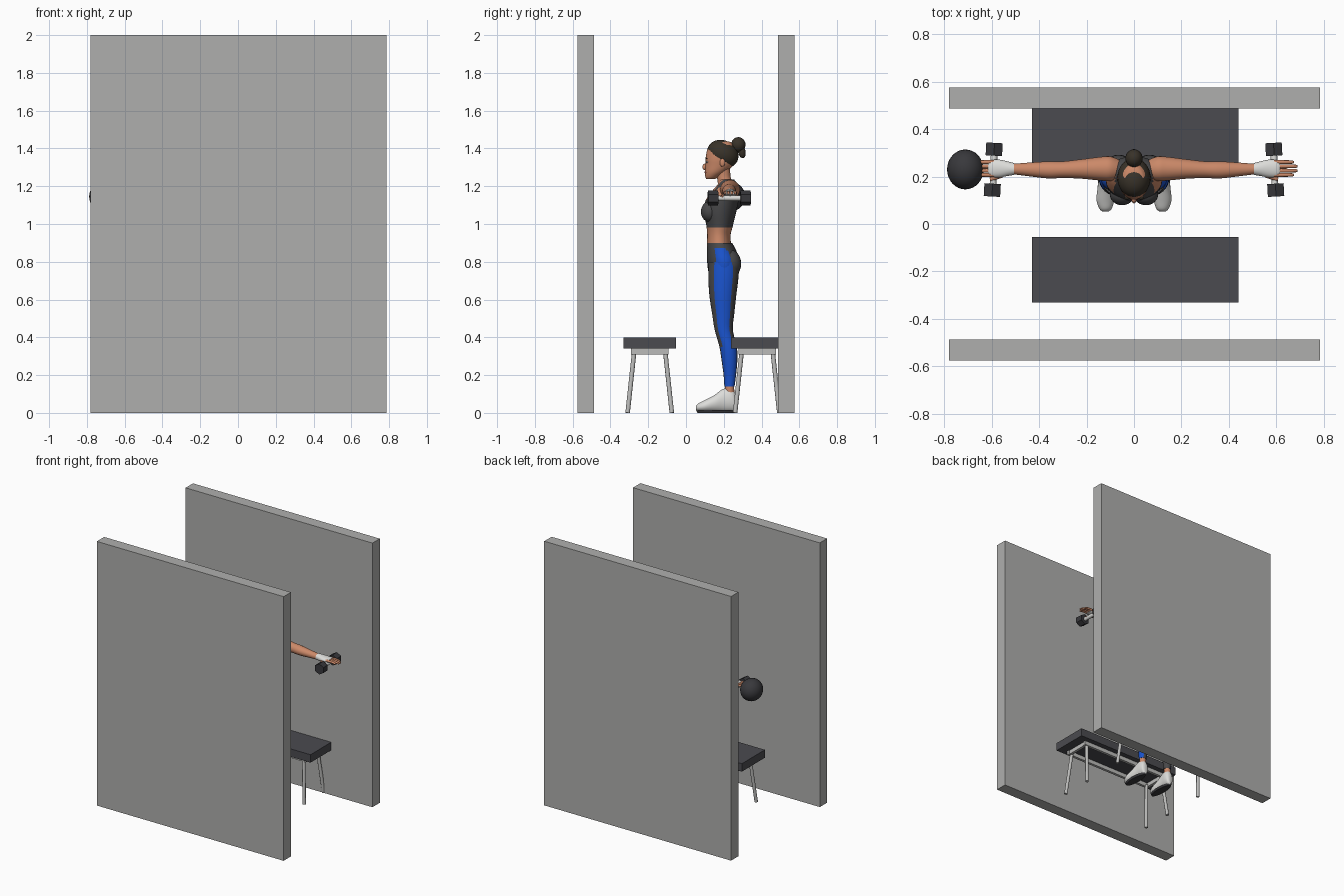
import bpy, bmesh, math
from mathutils import Vector, Matrix

if "Cube" in bpy.data.objects:
    bpy.data.objects.remove(bpy.data.objects["Cube"])


def material(name, r, g, b):
    m = bpy.data.materials.new(name)
    m.use_nodes = True
    m.diffuse_color = (r, g, b, 1)
    bsdf = next(n for n in m.node_tree.nodes if n.type == 'BSDF_PRINCIPLED')
    bsdf.inputs["Base Color"].default_value = (r, g, b, 1)
    return m


WALL = material("wall grey", .43, .43, .42)
SEAT = material("charcoal cushion", .07, .07, .08)
METAL = material("pale metal", .5, .5, .49)
SKIN = material("skin", .6, .25, .14)
HAIR = material("dark brown", .04, .032, .022)
CLOTH = material("dark grey fabric", .065, .065, .068)
BLUE = material("blue fabric", .01, .085, .6)
WHITE = material("off white", .72, .72, .7)
BLACK = material("black rubber", .04, .04, .045)
LIP = material("lip red", .4, .08, .06)


def finish(name, bm, mats, smooth=True, rule=None):
    bmesh.ops.recalc_face_normals(bm, faces=bm.faces[:])
    if rule:
        for f in bm.faces:
            f.material_index = rule(f.calc_center_median(), f.normal)
    me = bpy.data.meshes.new(name)
    bm.to_mesh(me)
    bm.free()
    for m in mats:
        me.materials.append(m)
    ob = bpy.data.objects.new(name, me)
    bpy.context.collection.objects.link(ob)
    if smooth:
        bpy.ops.object.select_all(action='DESELECT')
        ob.select_set(True)
        bpy.context.view_layer.objects.active = ob
        bpy.ops.object.shade_smooth_by_angle(angle=math.radians(40))
    return ob


def box(name, lo, hi, mat):
    bm = bmesh.new()
    bmesh.ops.create_cube(bm, size=1)
    lo, hi = Vector(lo), Vector(hi)
    for v in bm.verts:
        v.co = (lo + hi) / 2 + v.co * (hi - lo)
    return finish(name, bm, [mat], False)


def ball(name, centre, radii, mat, tilt=0, segs=24):
    bm = bmesh.new()
    bmesh.ops.create_uvsphere(bm, u_segments=segs, v_segments=segs // 2, radius=1)
    bm.transform(Matrix.Translation(centre) @ Matrix.Rotation(tilt, 4, 'X')
                 @ Matrix.Diagonal((*radii, 1)))
    return finish(name, bm, [mat])


def rod(name, a, b, r, mat, sides=12, smooth=True):
    a, b = Vector(a), Vector(b)
    bm = bmesh.new()
    bmesh.ops.create_cone(bm, cap_ends=True, segments=sides, radius1=r, radius2=r,
                          depth=(b - a).length)
    turn = (b - a).to_track_quat('Z', 'Y').to_matrix().to_4x4()
    bm.transform(Matrix.Translation((a + b) / 2) @ turn)
    return finish(name, bm, [mat], smooth)


def loft(name, axis, sections, mats, rule=None, side=1, segs=28, steps=5):
    """Skin smooth ellipses (position, centre a, centre b, radius a, radius b)."""
    secs = [Vector(s) for s in sections]
    path = []
    for i in range(len(secs) - 1):
        p, q = secs[i], secs[i + 1]
        before, after = secs[max(i - 1, 0)], secs[min(i + 2, len(secs) - 1)]
        for k in range(steps):
            t = k / steps
            path.append(.5 * (2 * p + (q - before) * t
                              + (2 * before - 5 * p + 4 * q - after) * t ** 2
                              + (3 * p - before - 3 * q + after) * t ** 3))
    path.append(secs[-1])
    bm = bmesh.new()
    rings = []
    for t, ca, cb, ra, rb in path:
        ring = []
        for j in range(segs):
            ang = 2 * math.pi * j / segs
            co = [ca + ra * math.cos(ang), cb + rb * math.sin(ang)]
            co.insert("xyz".index(axis), t)
            ring.append(bm.verts.new((co[0] * side, co[1], co[2])))
        rings.append(ring)
    for r, s in zip(rings, rings[1:]):
        for j in range(segs):
            k = (j + 1) % segs
            bm.faces.new((r[j], r[k], s[k], s[j]))
    bm.faces.new(rings[0])
    bm.faces.new(rings[-1])
    return finish(name, bm, mats, True, rule)


# Walls
box("front_wall", (-.78, -.575, 0), (.785, -.487, 2), WALL)
box("back_wall", (-.78, .487, 0), (.785, .575, 2), WALL)

# Benches: cushion, rail frame and splayed legs
for label, y in (("front", -.192), ("back", .377)):
    box(label + "_bench_seat", (-.43, y - .138, .34), (.44, y + .138, .4), SEAT)
    for s in (-1, 1):
        yr, xr = y + s * .09, s * .36
        box(label + "_bench_long_rail", (-.37, yr - .01, .31), (.375, yr + .01, .34), METAL)
        box(label + "_bench_end_rail", (xr - .01, y - .08, .31), (xr + .01, y + .08, .34), METAL)
        for e in (-1, 1):
            rod(label + "_bench_leg", (e * .345, y + s * .082, .325),
                (e * .372, y + s * .117, 0), .012, METAL)

# Torso with cropped top
def top_rule(c, n):
    x = abs(c.x)
    if c.z < .98:
        return 0
    if c.z < 1.13:
        return 1
    if n.y > .1 and .078 < x < .095:
        return 2
    return 1 if (n.y > .1 and x < .08) or .045 < x < .08 else 0


loft("torso", 'z', [(.88, 0, .175, .105, .065), (.94, 0, .174, .098, .062),
     (.99, 0, .178, .103, .07), (1.06, 0, .18, .115, .085), (1.12, 0, .19, .12, .088),
     (1.17, 0, .21, .118, .075), (1.21, 0, .22, .09, .052), (1.235, 0, .215, .045, .04)],
     [SKIN, CLOTH, BLUE], top_rule, segs=40, steps=7)

# Leggings hip section
loft("leggings_hips", 'z', [(.69, 0, .2, .1, .06), (.74, 0, .2, .135, .08),
     (.8, 0, .2, .142, .088), (.85, 0, .19, .128, .08), (.9, 0, .178, .108, .067)],
     [CLOTH, BLUE], lambda c, n: int(abs(n.x) > .75 and c.z < .875), segs=40)

for side, label in ((1, "left"), (-1, "right")):
    ball(label + "_chest", (side * .05, .125, 1.065), (.052, .046, .055), CLOTH)
    ball(label + "_glute", (side * .065, .232, .79), (.064, .06, .075), CLOTH)

    # Leg with side panel
    loft(label + "_legging", 'z', [(.14, .113, .23, .027, .027), (.2, .112, .232, .031, .033),
         (.28, .11, .23, .041, .042), (.35, .107, .223, .046, .046),
         (.44, .1, .2, .046, .048), (.52, .092, .197, .054, .058),
         (.62, .083, .195, .066, .071), (.72, .074, .198, .072, .08),
         (.8, .068, .2, .07, .08)], [CLOTH, BLUE],
         lambda c, n: int(n.x * side > (.45 if c.z < .35 else .8)), side)
    rod(label + "_ankle", (side * .114, .232, .08), (side * .114, .231, .16), .024, SKIN, 20)

    # Shoe and sole
    loft(label + "_shoe", 'y', [(.052, .12, .025, .012, .01), (.065, .12, .03, .026, .02),
         (.1, .121, .037, .037, .031), (.15, .119, .05, .035, .044),
         (.195, .116, .066, .032, .06), (.235, .114, .068, .032, .062),
         (.258, .114, .058, .026, .05), (.266, .114, .05, .013, .03)], [WHITE], None, side)
    loft(label + "_sole", 'z', [(0, .118, .16, .03, .1), (.016, .118, .158, .035, .106)],
         [BLACK], None, side, steps=1)

    # Outstretched arm and glove
    loft(label + "_arm", 'x', [(.06, .23, 1.175, .04, .04), (.1, .233, 1.182, .052, .05),
         (.14, .233, 1.183, .05, .047), (.22, .232, 1.182, .041, .04),
         (.3, .229, 1.178, .035, .035), (.36, .228, 1.174, .036, .034),
         (.44, .23, 1.168, .029, .027), (.52, .232, 1.163, .021, .02)],
         [SKIN], None, side)
    loft(label + "_glove", 'x', [(.505, .232, 1.164, .025, .023), (.53, .233, 1.163, .03, .023),
         (.565, .234, 1.163, .037, .02), (.6, .234, 1.165, .036, .015),
         (.615, .234, 1.165, .032, .01)], [WHITE], None, side)
    for i in range(4):
        y = .207 + i * .018
        reach = .675 + (.015 if i in (1, 2) else 0)
        loft(label + "_finger", 'x', [(.59, y, 1.166, .009, .009), (.64, y, 1.167, .008, .008),
             (reach - .008, y, 1.162, .007, .007), (reach, y, 1.16, .003, .003)],
             [SKIN], None, side, segs=10, steps=2)
    rod(label + "_thumb", (side * .555, .205, 1.155), (side * .605, .188, 1.142), .009, SKIN)

    # Hexagonal dumbbell
    rod(label + "_dumbbell_handle", (side * .595, .15, 1.137), (side * .589, .31, 1.137), .014, WHITE)
    for y, x in ((.116, .599), (.288, .591)):
        rod(label + "_dumbbell_weight", (side * x, y, 1.137), (side * (x - .003), y + .054, 1.137),
            .04, BLACK, 6, False)

    # Face features
    ball(label + "_ear", (side * .066, .193, 1.325), (.007, .014, .022), SKIN, segs=12)
    ball(label + "_eye", (side * .027, .112, 1.328), (.011, .005, .006), WHITE, segs=12)
    ball(label + "_iris", (side * .027, .108, 1.328), (.005, .003, .005), HAIR, segs=12)
    ball(label + "_eyebrow", (side * .028, .109, 1.346), (.015, .005, .003), HAIR, segs=12)

# Neck and head
loft("neck", 'z', [(1.18, 0, .215, .06, .045), (1.22, 0, .208, .042, .04),
     (1.25, 0, .2, .035, .036), (1.31, 0, .195, .037, .038)], [SKIN])
loft("head", 'z', [(1.237, 0, .13, .018, .022), (1.25, 0, .138, .032, .036),
     (1.275, 0, .156, .048, .055), (1.31, 0, .175, .058, .073), (1.35, 0, .183, .064, .079),
     (1.4, 0, .187, .061, .072), (1.43, 0, .192, .042, .05), (1.438, 0, .195, .02, .025)],
     [SKIN])
ball("nose", (0, .101, 1.303), (.01, .014, .017), SKIN, -.3, 16)
ball("lips", (0, .105, 1.273), (.018, .007, .007), LIP, 0, 16)

# Hair and bun
ball("hair", (0, .195, 1.371), (.07, .086, .071), HAIR, -.5, 32)
ball("hair_bun", (0, .277, 1.42), (.036, .038, .04), HAIR)
ball("hair_tail", (0, .295, 1.385), (.02, .02, .037), HAIR, .2)

# Ball by the right hand
ball("exercise_ball", (-.711, .23, 1.145), (.077, .084, .08), BLACK, 0, 32)
